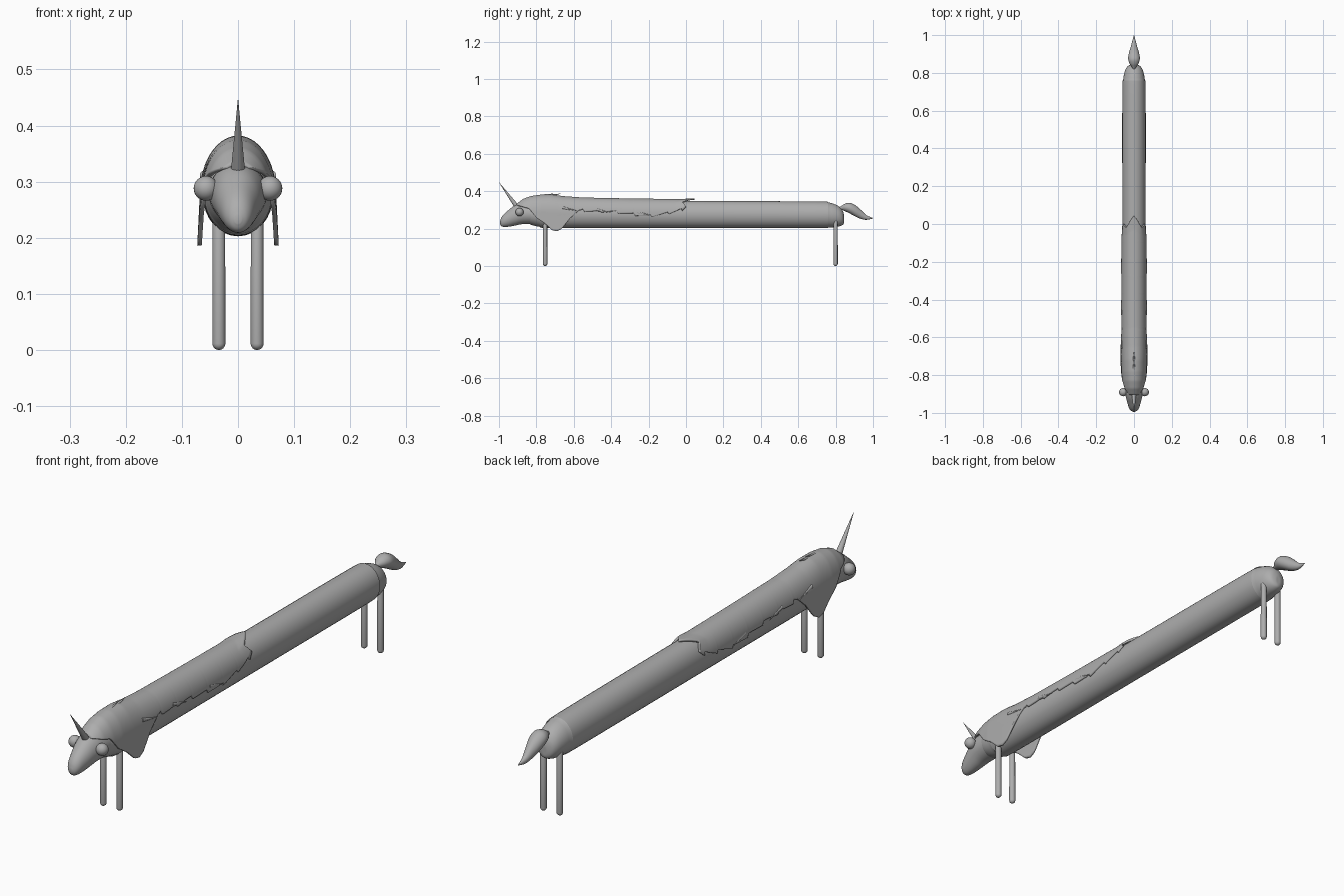
import bpy, bmesh, math
from mathutils import Vector

if "Cube" in bpy.data.objects:
    bpy.data.objects.remove(bpy.data.objects["Cube"])

grey = bpy.data.materials.new("plain grey")
grey.diffuse_color = (0.42, 0.42, 0.42, 1)
grey.use_nodes = True
grey.node_tree.nodes["Principled BSDF"].inputs["Base Color"].default_value = grey.diffuse_color


def finish(name, bm, fix_normals=True):
    if fix_normals:
        bmesh.ops.recalc_face_normals(bm, faces=bm.faces)
    mesh = bpy.data.meshes.new(name)
    bm.to_mesh(mesh)
    bm.free()
    mesh.materials.append(grey)
    ob = bpy.data.objects.new(name, mesh)
    bpy.context.collection.objects.link(ob)
    bpy.ops.object.select_all(action='DESELECT')
    ob.select_set(True)
    bpy.context.view_layer.objects.active = ob
    bpy.ops.object.shade_smooth_by_angle(angle=math.radians(50))
    return ob


def lerp(table, y):
    """Piecewise linear lookup in (y, value) pairs."""
    for (a, p), (b, q) in zip(table, table[1:]):
        if y <= b:
            return p + (q - p) * max(0, (y - a) / (b - a))
    return table[-1][1]


def spline(rows, steps=4):
    """Catmull-Rom through the rows."""
    pts = [rows[0]] + rows + [rows[-1]]
    out = []
    for i in range(1, len(pts) - 2):
        for k in range(steps):
            t = k / steps
            out.append([0.5 * (2 * b + (c - a) * t + (2 * a - 5 * b + 4 * c - d) * t * t
                               + (3 * b - a - 3 * c + d) * t ** 3)
                        for a, b, c, d in zip(*pts[i - 1:i + 3])])
    return out + [list(rows[-1])]


def loft(name, rows, sides=32):
    """Rows of (y, bottom z, top z, half width) joined as elliptical rings."""
    bm = bmesh.new()
    rings = []
    for y, lo, hi, w in spline(rows):
        angles = [2 * math.pi * i / sides for i in range(sides)]
        rings.append([bm.verts.new((w * math.cos(a), y, (lo + hi) / 2 + (hi - lo) / 2 * math.sin(a)))
                      for a in angles])
    for r, s in zip(rings, rings[1:]):
        for i in range(sides):
            j = (i + 1) % sides
            bm.faces.new((r[i], r[j], s[j], s[i]))
    bm.faces.new(rings[0])
    bm.faces.new(rings[-1])
    return finish(name, bm)


def spike(name, base, tip, radius, sides=20):
    """Cone from base to tip."""
    base, tip = Vector(base), Vector(tip)
    bm = bmesh.new()
    bmesh.ops.create_cone(bm, cap_ends=True, segments=sides, radius1=radius,
                          radius2=radius * 0.03, depth=(tip - base).length)
    turn = (tip - base).to_track_quat('Z', 'Y')
    for v in bm.verts:
        v.co = turn @ v.co + (base + tip) / 2
    return finish(name, bm)


# Long rounded body
loft("body", [(-0.87, 0.25, 0.31, 0.03), (-0.84, 0.225, 0.33, 0.05), (-0.78, 0.209, 0.345, 0.059),
              (-0.7, 0.203, 0.35, 0.062), (0, 0.203, 0.348, 0.062), (0.68, 0.203, 0.345, 0.062),
              (0.76, 0.205, 0.34, 0.058), (0.81, 0.21, 0.323, 0.048), (0.835, 0.218, 0.3, 0.034),
              (0.844, 0.228, 0.275, 0.015), (0.845, 0.245, 0.255, 0.003)])

# Drooping tapered head
loft("head", [(-0.994, 0.225, 0.24, 0.006), (-0.988, 0.214, 0.258, 0.017), (-0.975, 0.209, 0.276, 0.026),
              (-0.95, 0.21, 0.298, 0.034), (-0.915, 0.216, 0.324, 0.043), (-0.87, 0.224, 0.334, 0.051),
              (-0.78, 0.222, 0.33, 0.054)])

# Flame-shaped tail
loft("tail", [(0.815, 0.302, 0.312, 0.004), (0.832, 0.3, 0.322, 0.012), (0.85, 0.293, 0.333, 0.024),
              (0.875, 0.281, 0.338, 0.031), (0.905, 0.265, 0.325, 0.027), (0.935, 0.252, 0.3, 0.018),
              (0.965, 0.247, 0.272, 0.01), (0.999, 0.254, 0.257, 0.001)], 24)

# Horn
spike("horn", (0, -0.903, 0.315), (0, -0.999, 0.446), 0.013, 24)

# Eyes and round-ended legs, mirrored left and right
for side, label in ((-1, "left"), (1, "right")):
    bm = bmesh.new()
    bmesh.ops.create_uvsphere(bm, u_segments=24, v_segments=16, radius=0.022)
    bmesh.ops.translate(bm, verts=bm.verts, vec=(side * 0.057, -0.89, 0.288))
    finish("eye_" + label, bm)
    for end, y in (("front", -0.753), ("back", 0.8)):
        bm = bmesh.new()
        bmesh.ops.create_uvsphere(bm, u_segments=20, v_segments=12, radius=0.0115)
        for v in bm.verts:
            high = v.co.z > 0.001
            v.co += Vector((side * 0.034, y, 0.25 if high else 0.0115))
        finish(end + "_leg_" + label, bm)

# Mane: a shell over the front half with a hanging lobe and a ragged lower edge
TOP = [(-0.905, 0.333), (-0.87, 0.359), (-0.83, 0.374), (-0.78, 0.381), (-0.72, 0.382), (-0.65, 0.373),
       (-0.55, 0.366), (-0.3, 0.361), (-0.05, 0.358), (0, 0.362)]
WIDTH = [(-0.905, 0.043), (-0.87, 0.056), (-0.83, 0.063), (-0.78, 0.067), (-0.7, 0.068), (0, 0.066)]
EDGE = [(-0.905, 0.326), (-0.84, 0.308), (-0.8, 0.258), (-0.755, 0.228), (-0.715, 0.191), (-0.69, 0.186),
        (-0.665, 0.198), (-0.62, 0.255), (-0.57, 0.3), (-0.5, 0.293), (-0.4, 0.292), (-0.2, 0.266),
        (-0.1, 0.282), (0, 0.303)]
TIPS = [(0, 0.045), (0.5, -0.02), (0.8, 0.0), (1, -0.02)]
MID, ROWS, COLS = 0.28, 130, 40
bm = bmesh.new()
grid = []
for i in range(ROWS + 1):
    y = -0.905 + 0.905 * i / ROWS
    top, w, edge = lerp(TOP, y), lerp(WIDTH, y), lerp(EDGE, y)
    if y > -0.56:
        edge += 0.014 * ((y * 11) % 1 - 0.5)
    arc = math.acos(min(1, max(0, (edge - MID) / (top - MID))))
    drop = max(0, MID - edge) / 0.06
    row = []
    for j in range(COLS + 1):
        u = 1 - 2 * j / COLS
        s = abs(u) * (arc + drop)
        a, hang = min(s, arc), max(0, s - arc)
        x = math.copysign(w * math.sin(a) + 0.003 * hang, u)
        shift = max(0, (y + 0.1) / 0.1) * lerp(TIPS, abs(u))
        row.append(bm.verts.new((x, y + shift, MID + (top - MID) * math.cos(a) - 0.06 * hang)))
    grid.append(row)
for r, s in zip(grid, grid[1:]):
    for j in range(COLS):
        bm.faces.new((r[j], s[j], s[j + 1], r[j + 1]))
mane = finish("mane", bm, False)
shell = mane.modifiers.new("thickness", 'SOLIDIFY')
shell.thickness, shell.offset = 0.008, -1

# Small loose tufts along the mane
for n, y in enumerate((-0.735, -0.695)):
    spike(f"crest_tuft_{n}", (0, y - 0.04, 0.374), (0, y + 0.025, 0.387), 0.008, 10)
for side, label in ((-1, "left"), (1, "right")):
    for n, (y, z) in enumerate(((-0.6, 0.3), (-0.42, 0.29), (-0.2, 0.275))):
        spike(f"side_tuft_{label}_{n}", (side * 0.06, y - 0.06, z + 0.012),
              (side * 0.068, y + 0.02, z - 0.006), 0.008, 10)
